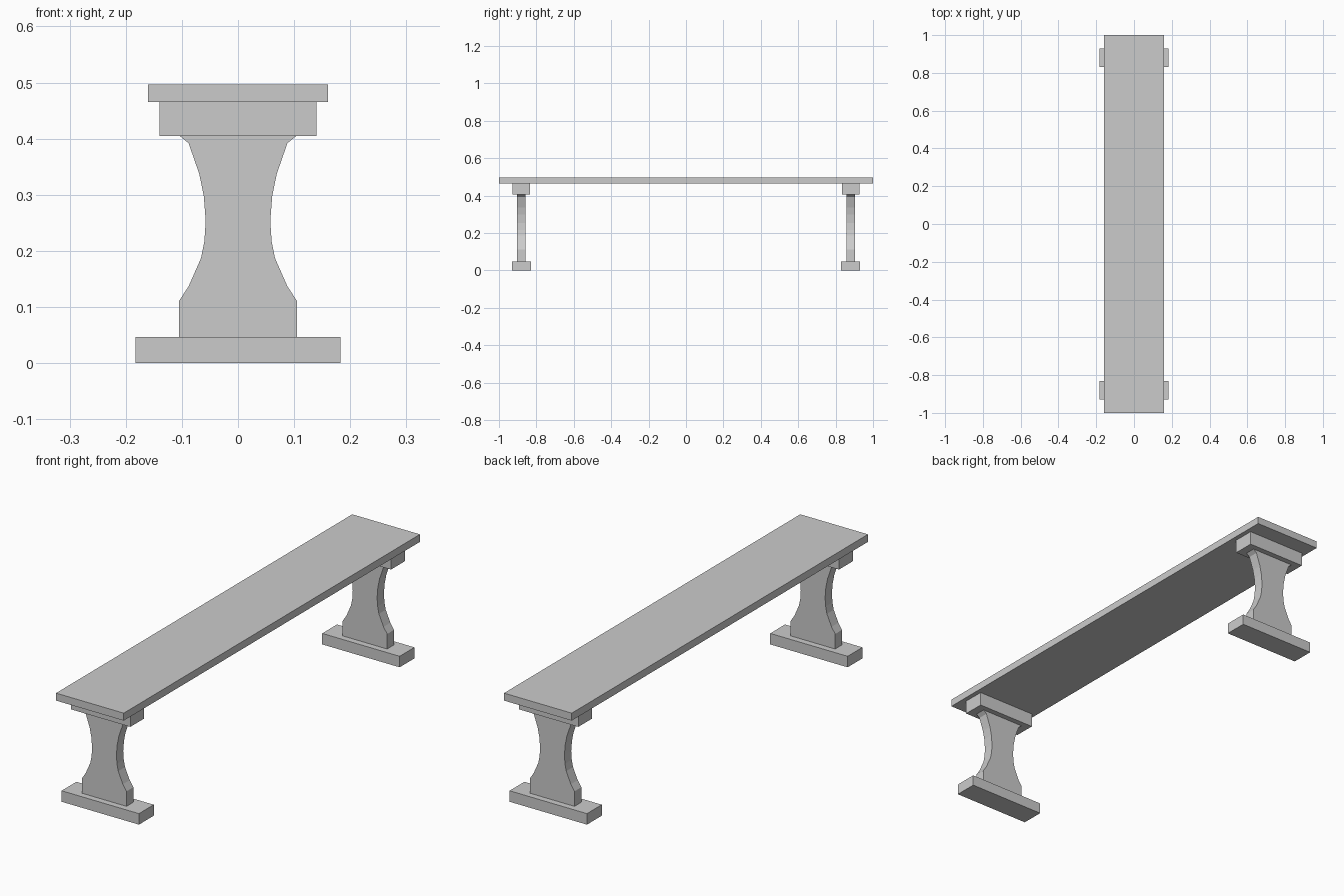
import bpy
import bmesh

if "Cube" in bpy.data.objects:
    bpy.data.objects.remove(bpy.data.objects["Cube"])


def prism(name, outline, y0, y1):
    """Extrude an x-z outline from y0 to y1."""
    bm = bmesh.new()
    face = bm.faces.new([bm.verts.new((x, y0, z)) for x, z in outline])
    ext = bmesh.ops.extrude_face_region(bm, geom=[face])
    verts = [v for v in ext["geom"] if isinstance(v, bmesh.types.BMVert)]
    bmesh.ops.translate(bm, verts=verts, vec=(0, y1 - y0, 0))
    bmesh.ops.recalc_face_normals(bm, faces=bm.faces)
    mesh = bpy.data.meshes.new(name)
    bm.to_mesh(mesh)
    bm.free()
    obj = bpy.data.objects.new(name, mesh)
    bpy.context.collection.objects.link(obj)
    return obj


def block(name, half_x, y0, y1, z0, z1):
    return prism(name, [(-half_x, z0), (half_x, z0), (half_x, z1), (-half_x, z1)], y0, y1)


# Seat plank
block("seat", 0.16, -1.0, 1.0, 0.465, 0.497)

# Half outline of the waisted leg panel, bottom to top
half = [(0.105, 0.047), (0.105, 0.111), (0.088, 0.137), (0.066, 0.187),
        (0.060, 0.217), (0.0575, 0.253), (0.061, 0.298), (0.069, 0.337),
        (0.088, 0.392), (0.104, 0.405)]
outline = half + [(-x, z) for x, z in reversed(half)]

# Two trestles: foot, waisted leg and bearer under the seat
for side, y in (("front", -0.88), ("back", 0.88)):
    block(side + "_foot", 0.183, y - 0.05, y + 0.05, 0.0, 0.047)
    prism(side + "_leg", outline, y - 0.023, y + 0.023)
    block(side + "_bearer", 0.14, y - 0.047, y + 0.047, 0.405, 0.465)
